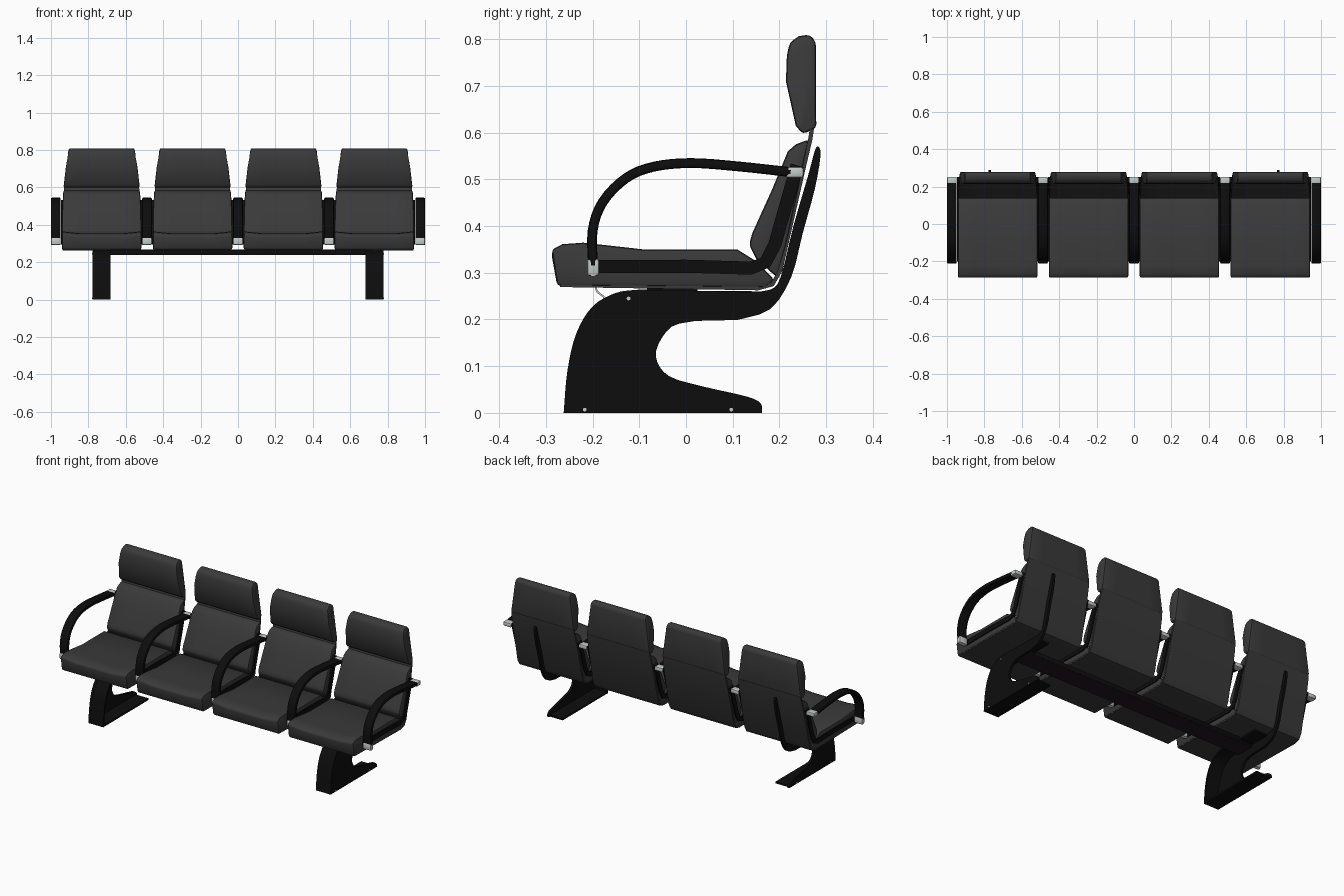
import bpy, bmesh, math
from mathutils import Vector

cube = bpy.data.objects.get("Cube")
if cube:
    bpy.data.objects.remove(cube, do_unlink=True)


def material(name, rgb, rough=0.6):
    m = bpy.data.materials.new(name)
    m.use_nodes = True
    m.diffuse_color = (*rgb, 1)
    node = m.node_tree.nodes["Principled BSDF"]
    node.inputs["Base Color"].default_value = (*rgb, 1)
    node.inputs["Roughness"].default_value = rough
    return m


GREY = material("grey upholstery", (0.042, 0.042, 0.042))
BLACK = material("black frame", (0.004, 0.004, 0.004))
METAL = material("light metal", (0.55, 0.6, 0.57))
PLUM = material("dark plum beam", (0.016, 0.008, 0.013))


def finish(bm, name, mat, bevel=0, segments=2):
    """Round the sharp edges, shade and link the mesh."""
    bmesh.ops.recalc_face_normals(bm, faces=bm.faces)
    if bevel:
        sharp = [e for e in bm.edges if e.calc_face_angle(0) > 0.6]
        bmesh.ops.bevel(bm, geom=sharp, offset=bevel, segments=segments,
                        profile=0.5, affect='EDGES', clamp_overlap=True)
    me = bpy.data.meshes.new(name)
    bm.to_mesh(me)
    bm.free()
    me.materials.append(mat)
    me.polygons.foreach_set("use_smooth", [True] * len(me.polygons))
    me.set_sharp_from_angle(angle=math.radians(35))
    ob = bpy.data.objects.new(name, me)
    bpy.context.collection.objects.link(ob)
    return ob


def prism(name, outline, stations, mat, bevel=0, width=None, dip=None):
    """Loft a (y, z) outline through x stations; width(z) scales x, dip lowers the middle."""
    bm = bmesh.new()
    rings = []
    for i, s in enumerate(stations):
        inner = 0 < i < len(stations) - 1
        rings.append([bm.verts.new((s * (width(z) if width else 1), y,
                                    z - (dip(y, z) if dip and inner else 0)))
                      for y, z in outline])
    n = len(outline)
    for a, b in zip(rings, rings[1:]):
        for i in range(n):
            j = (i + 1) % n
            bm.faces.new((a[i], a[j], b[j], b[i]))
    bm.faces.new(rings[0])
    bm.faces.new(rings[-1][::-1])
    return finish(bm, name, mat, bevel)


def smooth(points, steps=4):
    """Catmull-Rom curve through the points."""
    p = [Vector(q) for q in points]
    p = [2 * p[0] - p[1]] + p + [2 * p[-1] - p[-2]]
    out = []
    for a, b, c, d in zip(p, p[1:], p[2:], p[3:]):
        for k in range(steps):
            t = k / steps
            out.append(0.5 * (2 * b + (c - a) * t + (2 * a - 5 * b + 4 * c - d) * t * t
                              + (3 * b - a - 3 * c + d) * t ** 3))
    return out + [p[-2]]


def ribbon(path, thick):
    """Closed outline of a strip centred on a path."""
    left, right = [], []
    for i, q in enumerate(path):
        t = (path[min(i + 1, len(path) - 1)] - path[max(i - 1, 0)]).normalized()
        n = Vector((-t.y, t.x)) * thick / 2
        left.append(q + n)
        right.append(q - n)
    return left + right[::-1]


def box(name, center, size, mat, bevel=0):
    x, y, z = center
    w, d, h = (v / 2 for v in size)
    return prism(name, [(y - d, z - h), (y + d, z - h), (y + d, z + h), (y - d, z + h)],
                 (x - w, x + w), mat, bevel)


def cylinder(name, center, radius, depth, axis, mat, bevel=0):
    bm = bmesh.new()
    bmesh.ops.create_cone(bm, cap_ends=True, segments=16, radius1=radius,
                          radius2=radius, depth=depth)
    rot = Vector(axis).to_track_quat('Z', 'Y').to_matrix()
    bmesh.ops.rotate(bm, verts=bm.verts, matrix=rot)
    bmesh.ops.translate(bm, verts=bm.verts, vec=center)
    return finish(bm, name, mat, bevel)


def repeat(parts, xs):
    """Move the parts to the first x and link copies at the others."""
    for ob in parts:
        for x in xs[1:]:
            c = ob.copy()
            c.location.x = x
            bpy.context.collection.objects.link(c)
        ob.location.x = xs[0]


def half_width(z):
    keys = [(0, 0.213), (0.45, 0.212), (0.6, 0.204), (0.75, 0.188), (0.82, 0.172)]
    for (z0, w0), (z1, w1) in zip(keys, keys[1:]):
        if z <= z1:
            return w0 + (w1 - w0) * (z - z0) / (z1 - z0)
    return keys[-1][1]


# One seat: cushion, backrest, headrest, shell and side straps
ACROSS = (-1, -0.55, 0.55, 1)
cushion = prism("seat_cushion", [
    (-0.276, 0.272), (-0.288, 0.35), (-0.265, 0.362), (-0.22, 0.365), (-0.09, 0.35),
    (0.11, 0.35), (0.15, 0.325), (0.19, 0.285), (0.17, 0.268)],
    ACROSS, GREY, 0.008, half_width, lambda y, z: 0.01 if z > 0.34 and y < -0.2 else 0)
backrest = prism("backrest", [
    (0.15, 0.33), (0.135, 0.36), (0.142, 0.385), (0.185, 0.48), (0.218, 0.56),
    (0.235, 0.575), (0.264, 0.586), (0.245, 0.5), (0.215, 0.36), (0.195, 0.29)],
    ACROSS, GREY, 0.008, half_width)
headrest = prism("headrest", [
    (0.25, 0.597), (0.235, 0.615), (0.214, 0.71), (0.216, 0.765), (0.222, 0.793),
    (0.242, 0.807), (0.265, 0.81), (0.278, 0.795), (0.279, 0.61)],
    ACROSS, GREY, 0.008, half_width)
shell_path = [Vector(p) for p in [
    (-0.27, 0.274), (0.155, 0.267), (0.185, 0.275), (0.202, 0.305), (0.253, 0.53),
    (0.266, 0.585), (0.273, 0.63)]]
shell = prism("seat_shell", ribbon(shell_path, 0.009), (-0.985, 0.985), GREY, 0, half_width)
strap_path = [Vector(p) for p in [
    (-0.2, 0.313), (0.0, 0.314), (0.14, 0.31), (0.17, 0.322), (0.19, 0.36), (0.238, 0.53)]]
straps = [prism("side_strap", ribbon(strap_path, 0.028), (s * 0.205, s * 0.218), BLACK)
          for s in (-1, 1)]
repeat([cushion, backrest, headrest, shell] + straps, [-0.729, -0.243, 0.243, 0.729])

# Armrests with metal end fittings
arm_path = smooth([(-0.199, 0.31), (-0.2, 0.39), (-0.178, 0.452), (-0.128, 0.503),
                   (-0.07, 0.527), (0.01, 0.535), (0.11, 0.528), (0.23, 0.515)])
arm = prism("armrest", ribbon(arm_path, 0.021), (-0.026, 0.026), BLACK, 0.006)
front_cap = box("armrest_front_fitting", (0, -0.199, 0.312), (0.052, 0.026, 0.038), METAL, 0.006)
rear_cap = box("armrest_rear_fitting", (0, 0.233, 0.515), (0.052, 0.038, 0.024), METAL, 0.006)
pins = [cylinder("armrest_pin", (0, y, z), 0.008, 0.05, (1, 0, 0), METAL)
        for y, z in ((-0.199, 0.3), (0.233, 0.515))]
repeat([arm, front_cap, rear_cap] + pins, [-0.974, -0.487, 0, 0.487, 0.974])

# Legs: outer side plate rising behind the seat, with inward flanges
front_edge = smooth([(-0.262, 0), (-0.254, 0.09), (-0.235, 0.17), (-0.2, 0.228),
                     (-0.15, 0.257), (-0.1, 0.264)])
upright = smooth([(0.13, 0.259), (0.18, 0.264), (0.203, 0.292), (0.23, 0.4), (0.262, 0.51),
                  (0.276, 0.562), (0.284, 0.57), (0.288, 0.55), (0.276, 0.48),
                  (0.25, 0.385), (0.225, 0.29), (0.18, 0.222), (0.11, 0.199)], 3)
foot = smooth([(0.02, 0.197), (-0.03, 0.185), (-0.06, 0.145), (-0.062, 0.11),
               (-0.035, 0.078), (0.03, 0.058), (0.13, 0.035), (0.16, 0.02), (0.163, 0)], 3)
flange_path = [p + Vector((0.005, -0.004)) for p in front_edge]
flange_path[0].y = 0
for s in (-1, 1):
    prism("leg_plate", front_edge + upright + foot, (s * 0.764, s * 0.778), BLACK)
    prism("leg_front_flange", ribbon(flange_path, 0.009), (s * 0.683, s * 0.77), BLACK)
    box("leg_base_flange", (s * 0.727, -0.05, 0.005), (0.087, 0.41, 0.01), BLACK)
    box("leg_top_flange", (s * 0.727, 0.02, 0.256), (0.087, 0.24, 0.01), BLACK)
    for y, z in ((-0.123, 0.245), (-0.217, 0.007), (0.097, 0.007)):
        cylinder("leg_bolt", (s * 0.777, y, z), 0.004, 0.008, (1, 0, 0), METAL)

# Beam carrying the seats, and a small cable loop under the front
box("cross_beam", (0, -0.03, 0.254), (1.53, 0.11, 0.026), BLACK, 0.004)
box("beam_lower_strip", (0, -0.03, 0.241), (1.53, 0.106, 0.006), PLUM)
loop = smooth([(-0.195, 0.275), (-0.19, 0.26), (-0.175, 0.248)])
prism("cable_loop", ribbon(loop, 0.004), (0.727, 0.731), METAL)
